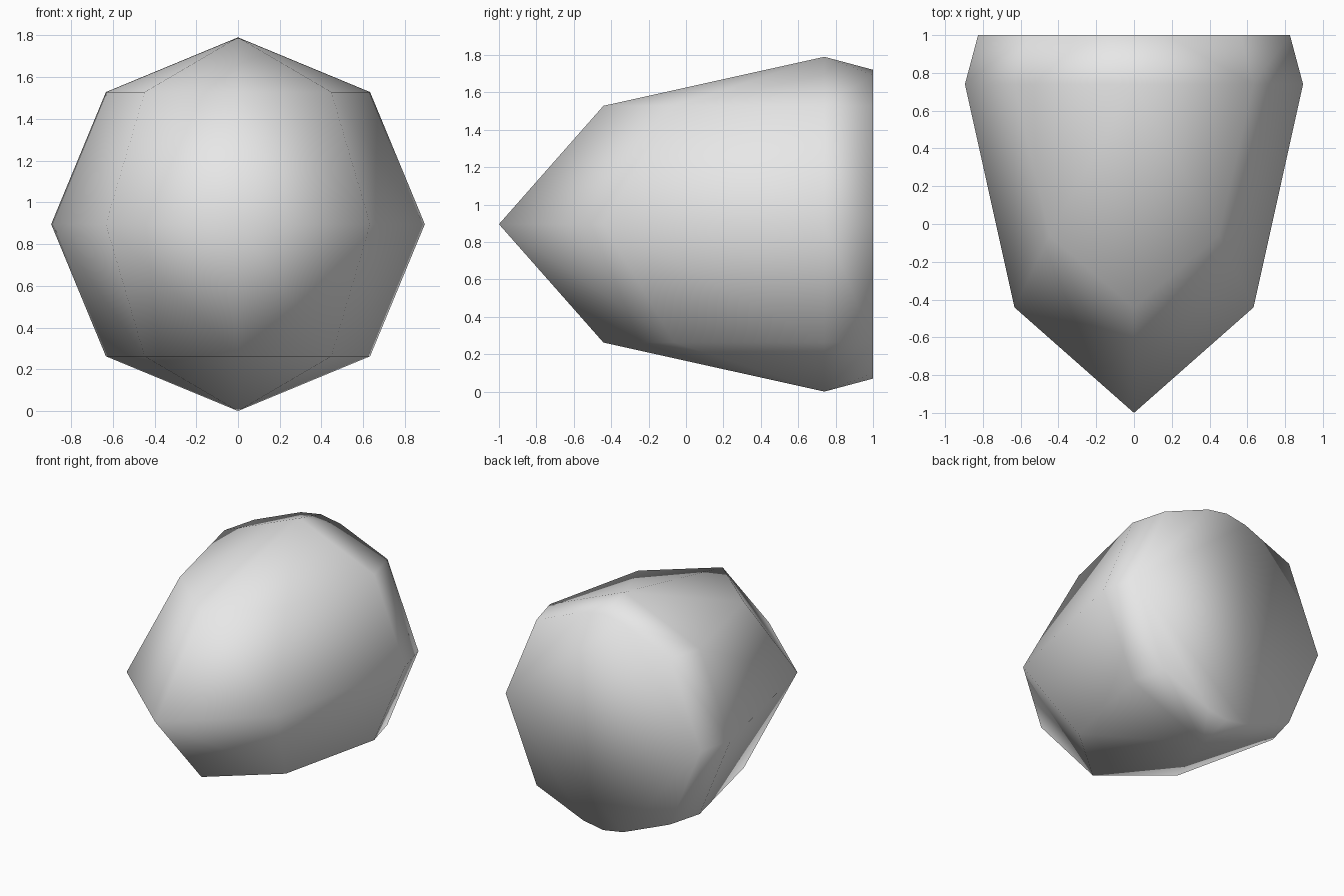
import bpy
import bmesh

cube = bpy.data.objects.get("Cube")
if cube:
    bpy.data.objects.remove(cube, do_unlink=True)

RADIUS = 0.895
CENTRE_Y = 0.74      # widest section
FRONT_LENGTH = 1.74  # widest section to the tip
BACK_STRETCH = 1.386

# Plain grey material
grey = bpy.data.materials.new("light_grey")
grey.use_nodes = True
colour = (0.8, 0.8, 0.8, 1.0)
grey.diffuse_color = colour
for node in grey.node_tree.nodes:
    if node.type == 'BSDF_PRINCIPLED':
        node.inputs["Base Color"].default_value = colour

# Low-poly sphere, drawn out to a point at the front
bm = bmesh.new()
bmesh.ops.create_uvsphere(bm, u_segments=8, v_segments=4, radius=1.0)
for v in bm.verts:
    x, y, z = v.co
    if y < -0.001:
        y = -FRONT_LENGTH * (-y) ** 1.117
    else:
        y *= BACK_STRETCH
    v.co = (x * RADIUS, y + CENTRE_Y, (z + 1) * RADIUS)

# Cut the back flat and close it
cut = bmesh.ops.bisect_plane(
    bm, geom=bm.verts[:] + bm.edges[:] + bm.faces[:],
    plane_co=(0, 1, 0), plane_no=(0, 1, 0), clear_outer=True)
rim = [e for e in cut["geom_cut"] if isinstance(e, bmesh.types.BMEdge)]
bmesh.ops.contextual_create(bm, geom=rim)
bmesh.ops.recalc_face_normals(bm, faces=bm.faces[:])
for f in bm.faces:
    f.smooth = True

mesh = bpy.data.meshes.new("pointed_body")
bm.to_mesh(mesh)
bm.free()
mesh.materials.append(grey)
body = bpy.data.objects.new("pointed_body", mesh)
bpy.context.collection.objects.link(body)
